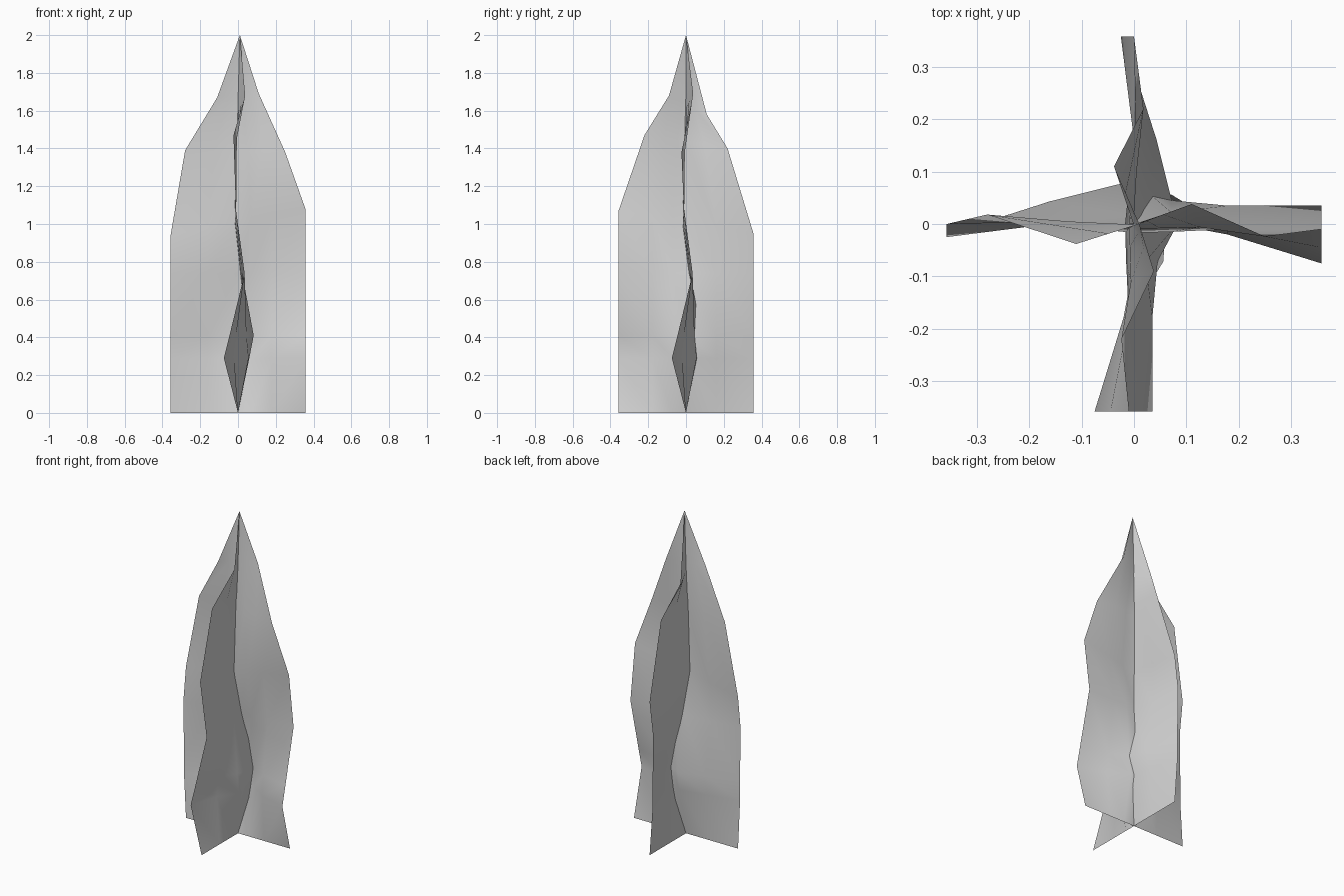
import bpy
import bmesh
from math import radians
from mathutils import Matrix

cube = bpy.data.objects.get("Cube")
if cube:
    bpy.data.objects.remove(cube, do_unlink=True)

# One plain grey for both sheets
grey = bpy.data.materials.new("plain_grey")
grey.use_nodes = True
colour = (0.66, 0.66, 0.66, 1)
grey.diffuse_color = colour
grey.node_tree.nodes["Principled BSDF"].inputs["Base Color"].default_value = colour

HALF = 0.357
COLUMNS = (-1, -.45, 0, .2, .5, 1)   # shares of the half width

# Sideways bend of the sheet, bottom row to top row, across the columns
BEND = [
    (0, 0, 0, 0, 0, 0),
    (-.02, .025, .06, .056, -.02, -.075),
    (-.02, .043, .083, .045, -.01, -.045),
    (-.025, 0, .015, .022, .035, .035),
    (0, 0, -.017, -.015, -.01, -.01),
    (.018, .005, -.009, -.008, -.006, -.024),
    (-.038, -.018, -.001, .007, .018, .038),
]


def make_sheet(name, left, right, tip, angle):
    """Bent upright sheet; left and right list the (width, height) of each edge."""
    low = [(HALF, z) for z in (0, .29, .41, .74)]
    bm = bmesh.new()
    rows = []
    for (lw, lz), (rw, rz), bends in zip(low + left, low + right, BEND):
        mid_z = (lz + rz) / 2
        row = []
        for t, w in zip(COLUMNS, bends):
            width, edge_z = (lw, lz) if t < 0 else (rw, rz)
            z = mid_z + (edge_z - mid_z) * abs(t)
            row.append(bm.verts.new((t * width, w, z)))
        rows.append(row)
    for a, b in zip(rows, rows[1:]):
        for i in range(len(COLUMNS) - 1):
            bm.faces.new((a[i], a[i + 1], b[i + 1], b[i]))
    # Pointed top
    peak = bm.verts.new(tip)
    for a, b in zip(rows[-1], rows[-1][1:]):
        bm.faces.new((a, b, peak))
    bm.transform(Matrix.Rotation(radians(angle), 4, 'Z'))
    for face in bm.faces:
        face.smooth = True
    mesh = bpy.data.meshes.new(name)
    bm.to_mesh(mesh)
    bm.free()
    mesh.materials.append(grey)
    obj = bpy.data.objects.new(name, mesh)
    bpy.context.collection.objects.link(obj)
    return obj


# Sheet running side to side
make_sheet("wide_sheet",
           [(HALF, .94), (.28, 1.39), (.11, 1.67)],
           [(HALF, 1.08), (.25, 1.38), (.11, 1.69)],
           (.01, 0, 2), 0)

# Sheet running front to back
make_sheet("deep_sheet",
           [(HALF, .95), (.22, 1.4), (.11, 1.58)],
           [(HALF, 1.07), (.22, 1.47), (.09, 1.68)],
           (0, .01, 2), -90)
